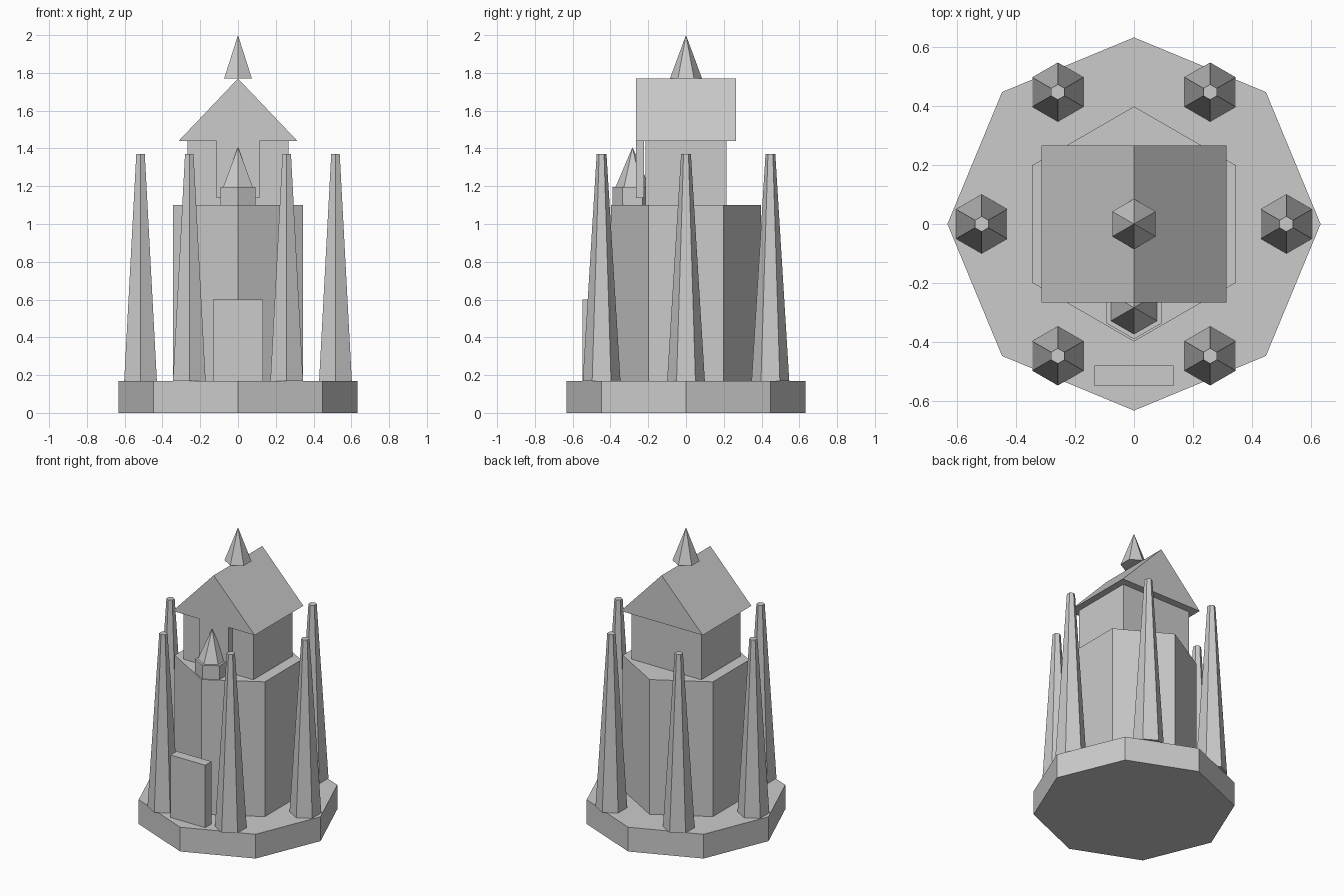
import bpy
from math import sin, cos, radians

if "Cube" in bpy.data.objects:
    bpy.data.objects.remove(bpy.data.objects["Cube"])


def make(name, verts, faces):
    mesh = bpy.data.meshes.new(name)
    mesh.from_pydata(verts, [], faces)
    mesh.update()
    obj = bpy.data.objects.new(name, mesh)
    bpy.context.collection.objects.link(obj)
    return obj


def loft(name, lower, upper):
    """Closed solid between two matching counter-clockwise rings."""
    n = len(lower)
    sides = [(i, (i + 1) % n, n + (i + 1) % n, n + i) for i in range(n)]
    return make(name, lower + upper, [tuple(reversed(range(n))), tuple(range(n, 2 * n))] + sides)


def ring(n, r, x, y, z):
    # first corner points towards +y
    a = [radians(90 + 360 * i / n) for i in range(n)]
    return [(x + r * cos(t), y + r * sin(t), z) for t in a]


def frustum(name, n, r0, r1, z0, z1, x=0, y=0):
    return loft(name, ring(n, r0, x, y, z0), ring(n, r1, x, y, z1))


def spike(name, n, r, z0, z1, x=0, y=0):
    sides = [(i, (i + 1) % n, n) for i in range(n)]
    return make(name, ring(n, r, x, y, z0) + [(x, y, z1)], [tuple(reversed(range(n)))] + sides)


def box(name, hx, y0, y1, z0, z1):
    rect = [(-hx, y0), (hx, y0), (hx, y1), (-hx, y1)]
    return loft(name, [(x, y, z0) for x, y in rect], [(x, y, z1) for x, y in rect])


# octagonal plinth and hexagonal tower
frustum("base", 8, 0.632, 0.632, 0, 0.168)
frustum("tower_body", 6, 0.398, 0.398, 0.168, 1.10)

# six tapering pillars around the tower
for i in range(6):
    t = radians(60 * i)
    frustum(f"pillar_{i + 1}", 6, 0.1, 0.026, 0.168, 1.37, 0.516 * cos(t), 0.516 * sin(t))

# free-standing door slab
box("door", 0.133, -0.548, -0.48, 0.168, 0.60)

# upper room with front panel
box("upper_room", 0.268, -0.215, 0.215, 1.10, 1.44)
box("front_panel", 0.114, -0.266, -0.222, 1.137, 1.44)

# gable roof
gable = [(-0.314, 1.44), (0.314, 1.44), (0, 1.77)]
loft("gable_roof", [(x, -0.266, z) for x, z in reversed(gable)],
     [(x, 0.266, z) for x, z in reversed(gable)]).data.flip_normals()
roof = bpy.data.objects["gable_roof"].data
# keep roof faces pointing outwards
if roof.polygons[0].normal.y > 0:
    roof.flip_normals()

# roof spire
spike("roof_spire", 6, 0.085, 1.77, 2.0)

# small front turret
frustum("turret_drum", 6, 0.107, 0.107, 1.10, 1.196, 0, -0.283)
spike("turret_cap", 6, 0.09, 1.196, 1.407, 0, -0.283)
